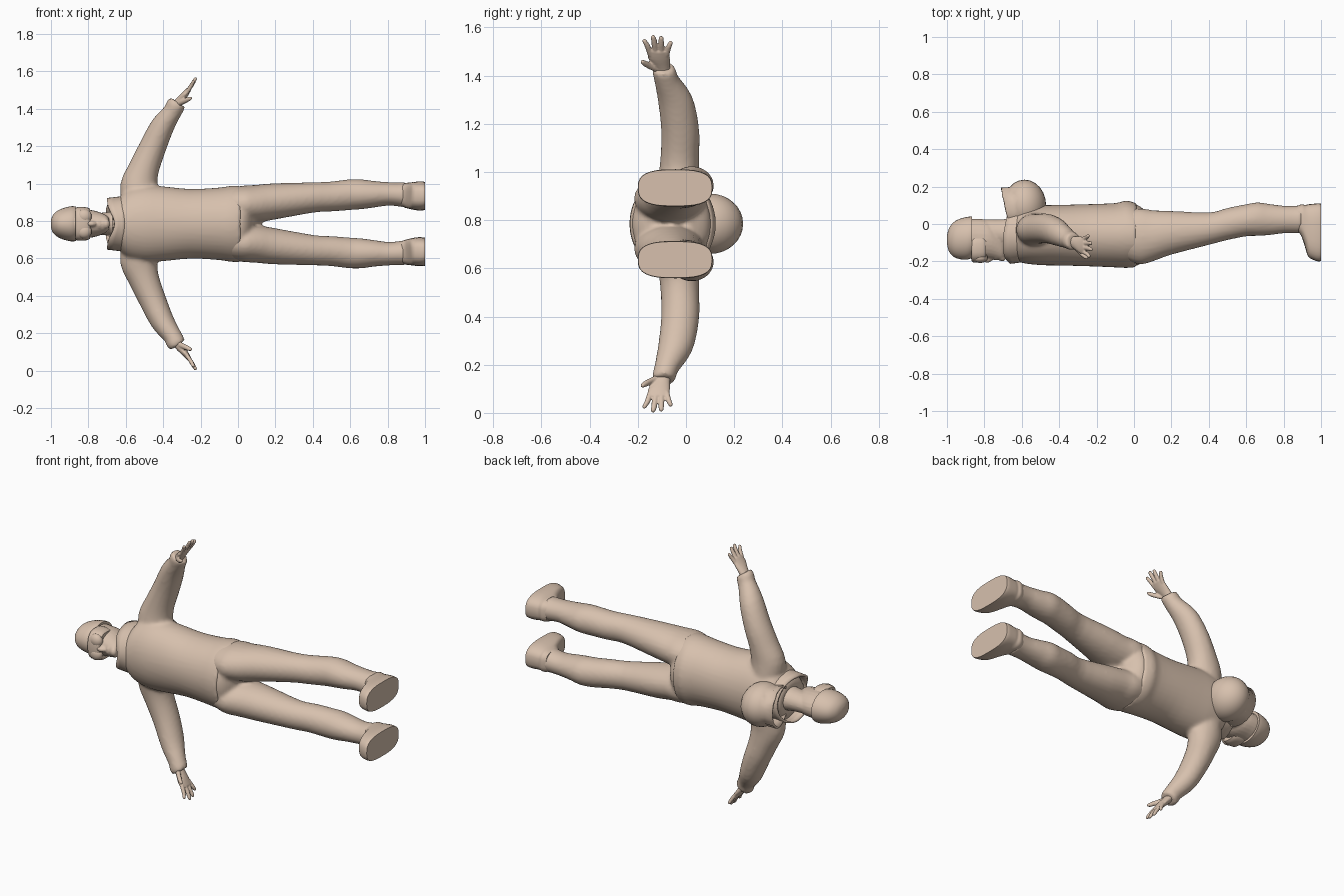
import bpy, bmesh, math
from mathutils import Vector

if "Cube" in bpy.data.objects:
    bpy.data.objects.remove(bpy.data.objects["Cube"])

C = 0.785  # height of the body's mirror plane
mat = bpy.data.materials.new("warm beige")
mat.diffuse_color = (0.68, 0.53, 0.42, 1)
mat.use_nodes = True
mat.node_tree.nodes["Principled BSDF"].inputs["Base Color"].default_value = mat.diffuse_color


def finish(name, bm):
    bmesh.ops.recalc_face_normals(bm, faces=bm.faces)
    me = bpy.data.meshes.new(name)
    bm.to_mesh(me)
    bm.free()
    me.materials.append(mat)
    me.polygons.foreach_set("use_smooth", [True] * len(me.polygons))
    ob = bpy.data.objects.new(name, me)
    bpy.context.collection.objects.link(ob)
    return ob


def spline(rows, steps):
    """Catmull-Rom interpolation through the rows."""
    rows = [Vector(r) for r in rows]
    out = []
    for i in range(len(rows) - 1):
        a, b = rows[max(i - 1, 0)], rows[i]
        c, d = rows[i + 1], rows[min(i + 2, len(rows) - 1)]
        for k in range(steps):
            t = k / steps
            out.append(0.5 * (2 * b + (c - a) * t + (2 * a - 5 * b + 4 * c - d) * t * t
                              + (3 * b - a - 3 * c + d) * t ** 3))
    return out + [rows[-1]]


def loft(name, rows, s=1, n=24, steps=3, power=1.0):
    """Skin of oval rings (x, y, z, radius along y, radius across)."""
    rows = spline(rows, steps)
    bm = bmesh.new()
    rings = []
    for i, r in enumerate(rows):
        d = rows[min(i + 1, len(rows) - 1)] - rows[max(i - 1, 0)]
        t = Vector((d[0], d[2])).normalized()
        ring = []
        for k in range(n):
            a = 2 * math.pi * k / n
            ca = math.copysign(abs(math.cos(a)) ** power, math.cos(a))
            sa = math.copysign(abs(math.sin(a)) ** power, math.sin(a))
            ring.append(bm.verts.new((r[0] - t[1] * r[4] * sa, r[1] + r[3] * ca,
                                      C + s * (r[2] + t[0] * r[4] * sa))))
        rings.append(ring)
    for p, q in zip(rings, rings[1:]):
        for k in range(n):
            bm.faces.new((p[k], p[(k + 1) % n], q[(k + 1) % n], q[k]))
    bm.faces.new(rings[0])
    bm.faces.new(rings[-1])
    return finish(name, bm)


def ball(name, loc, rad):
    bm = bmesh.new()
    bmesh.ops.create_uvsphere(bm, u_segments=24, v_segments=16, radius=1)
    for v in bm.verts:
        v.co = Vector((loc[0] + v.co.x * rad[0], loc[1] + v.co.y * rad[1],
                       C + loc[2] + v.co.z * rad[2]))
    return finish(name, bm)


def fuse(name, parts, voxel, smooth):
    """Join parts and blend them into one skin."""
    bpy.ops.object.select_all(action='DESELECT')
    for p in parts:
        p.select_set(True)
    ob = parts[0]
    bpy.context.view_layer.objects.active = ob
    bpy.ops.object.join()
    ob.name = name
    m = ob.modifiers.new("skin", 'REMESH')
    m.mode, m.voxel_size, m.use_smooth_shade = 'VOXEL', voxel, True
    m = ob.modifiers.new("soften", 'SMOOTH')
    m.factor, m.iterations = 0.5, smooth
    return ob


def sharp(ob, angle=40):
    bpy.ops.object.select_all(action='DESELECT')
    ob.select_set(True)
    bpy.context.view_layer.objects.active = ob
    bpy.ops.object.shade_smooth_by_angle(angle=math.radians(angle))


# Jacket: trunk and sleeves
jacket = [loft("trunk", [
    (-.67, -.06, 0, .12, .085), (-.64, -.06, 0, .135, .13), (-.59, -.06, 0, .15, .185),
    (-.5, -.06, 0, .16, .205), (-.4, -.06, 0, .162, .2), (-.25, -.06, 0, .166, .186),
    (-.1, -.06, 0, .172, .194), (-.04, -.055, 0, .18, .203), (.015, -.06, 0, .17, .205)],
    n=40)]
for s in (1, -1):
    jacket.append(loft("sleeve", [
        (-.53, -.035, .1, .1, .09), (-.53, -.03, .2, .085, .1), (-.505, -.025, .29, .08, .083),
        (-.46, -.025, .4, .079, .073), (-.405, -.045, .52, .073, .064),
        (-.35, -.08, .6, .053, .05), (-.335, -.09, .63, .05, .052), (-.322, -.092, .65, .046, .046)], s))
fuse("jacket", jacket, .011, 5)

# Trousers: hips and legs
trousers = [loft("hips", [(-.08, -.06, 0, .14, .17), (.0, -.06, 0, .165, .196),
                          (.05, -.06, 0, .14, .16), (.085, -.06, 0, .08, .1)], n=40)]
for s in (1, -1):
    trousers.append(loft("leg", [
        (-.05, -.06, .1, .13, .09), (.03, -.066, .104, .15, .1), (.1, -.063, .108, .137, .1),
        (.2, -.047, .121, .117, .096), (.4, -.025, .141, .087, .081),
        (.5, .0, .146, .086, .08), (.6, .02, .156, .086, .082), (.66, .026, .158, .09, .08),
        (.72, .024, .158, .084, .072), (.8, .024, .16, .074, .063),
        (.86, .024, .157, .074, .064), (.895, .025, .155, .076, .07)], s))
fuse("trousers", trousers, .011, 4)

# Shoes
for s in (1, -1):
    sharp(loft("shoe", [
        (.87, .03, .152, .065, .058), (.895, .02, .152, .085, .066), (.915, -.01, .151, .112, .07),
        (.932, -.035, .15, .14, .073), (.96, -.042, .149, .15, .077),
        (.985, -.045, .149, .155, .077), (1, -.045, .149, .153, .075)], s, 32, 3, .7), 50)

# Hands with four fingers and a thumb
for s in (1, -1):
    hand = [loft("palm", [(-.345, -.09, .615, .03, .026), (-.315, -.1, .655, .034, .022),
                          (-.285, -.113, .69, .046, .018), (-.262, -.113, .72, .043, .013)], s)]
    for y0, y1, z1 in ((-.148, -.172, .765), (-.125, -.136, .781),
                       (-.102, -.103, .777), (-.08, -.064, .757)):
        x1 = -.222 - (.781 - z1) * .7
        hand.append(loft("finger", [
            (-.275, y0, .7, .011, .011), ((-.268 + x1) / 2, (y0 + y1) / 2, (.71 + z1) / 2, .012, .011),
            (x1 - .006, y1, z1 - .006, .01, .009), (x1, y1, z1, .004, .004)], s, 12))
    hand.append(loft("thumb", [
        (-.325, -.11, .64, .02, .016), (-.29, -.15, .655, .016, .014),
        (-.262, -.174, .668, .013, .012), (-.247, -.182, .675, .006, .006)], s, 12))
    fuse("hand", hand, .0045, 2)

# Head: skull with jaw, neck, nose, lips
head = [
    loft("skull", [(-.95, -.08, 0, .06, .05), (-.9, -.08, 0, .1, .08), (-.84, -.08, 0, .108, .078),
                   (-.78, -.083, 0, .103, .073), (-.74, -.1, 0, .09, .062),
                   (-.705, -.125, 0, .07, .046), (-.69, -.135, 0, .045, .03)]),
    loft("neck", [(-.8, -.045, 0, .07, .055), (-.7, -.05, 0, .075, .062), (-.6, -.05, 0, .09, .08)]),
    ball("nose", (-.785, -.185, 0), (.03, .022, .016)),
    ball("lips", (-.74, -.18, 0), (.012, .015, .026)),
    ball("chin", (-.705, -.18, 0), (.02, .02, .026))]
fuse("head", head, .006, 3)

# Knitted cap with a turned band
sharp(loft("cap", [
    (-1, -.085, 0, .02, .02), (-.99, -.085, 0, .06, .046), (-.965, -.083, 0, .092, .07),
    (-.93, -.08, 0, .108, .085), (-.89, -.076, 0, .114, .094), (-.865, -.07, 0, .11, .092)], n=32))

# Goggles: wraparound frame and two lenses
sharp(loft("goggle_frame", [(-.868, -.128, 0, .07, .083), (-.855, -.128, 0, .078, .09),
                            (-.81, -.128, 0, .076, .088), (-.79, -.128, 0, .066, .079)],
           n=32, power=.75))
for s in (1, -1):
    ball("lens", (-.822, -.18, s * .04), (.04, .028, .038))

# Collar: open band dipping at the throat, with flared points
bm = bmesh.new()
n, rows = 40, []
for j in range(4):
    f, row = j / 3, []
    for k in range(n):
        a = 2 * math.pi * k / n
        front = max(0, -math.cos(a)) ** 6
        top = -.70 + .04 * front + .03 * max(0, math.cos(a))
        row.append(bm.verts.new((-.6 + (top + .6) * f, -.06 + (.145 + .008 * f) * math.cos(a),
                                 C + (.15 - .012 * f) * math.sin(a))))
    rows.append(row)
for p, q in zip(rows, rows[1:]):
    for k in range(n):
        bm.faces.new((p[k], p[(k + 1) % n], q[(k + 1) % n], q[k]))
collar = finish("collar", bm)
collar.modifiers.new("cloth", 'SOLIDIFY').thickness = .012

# Hood: hanging pouch, open towards the head
hood = ball("hood", (-.585, .1, 0), (.115, .137, .125))
bm = bmesh.new()
bm.from_mesh(hood.data)
cut = bmesh.ops.bisect_plane(bm, geom=bm.verts[:] + bm.edges[:] + bm.faces[:],
                             plane_co=(-.655, .1, C), plane_no=(-1, -.25, 0), clear_outer=True)
for e in cut["geom_cut"]:  # flare the rim outwards
    if isinstance(e, bmesh.types.BMVert):
        e.co += Vector((-.035, (e.co.y - .08) * .12, (e.co.z - C) * .2))
bm.to_mesh(hood.data)
bm.free()
hood.modifiers.new("cloth", 'SOLIDIFY').thickness = .012
